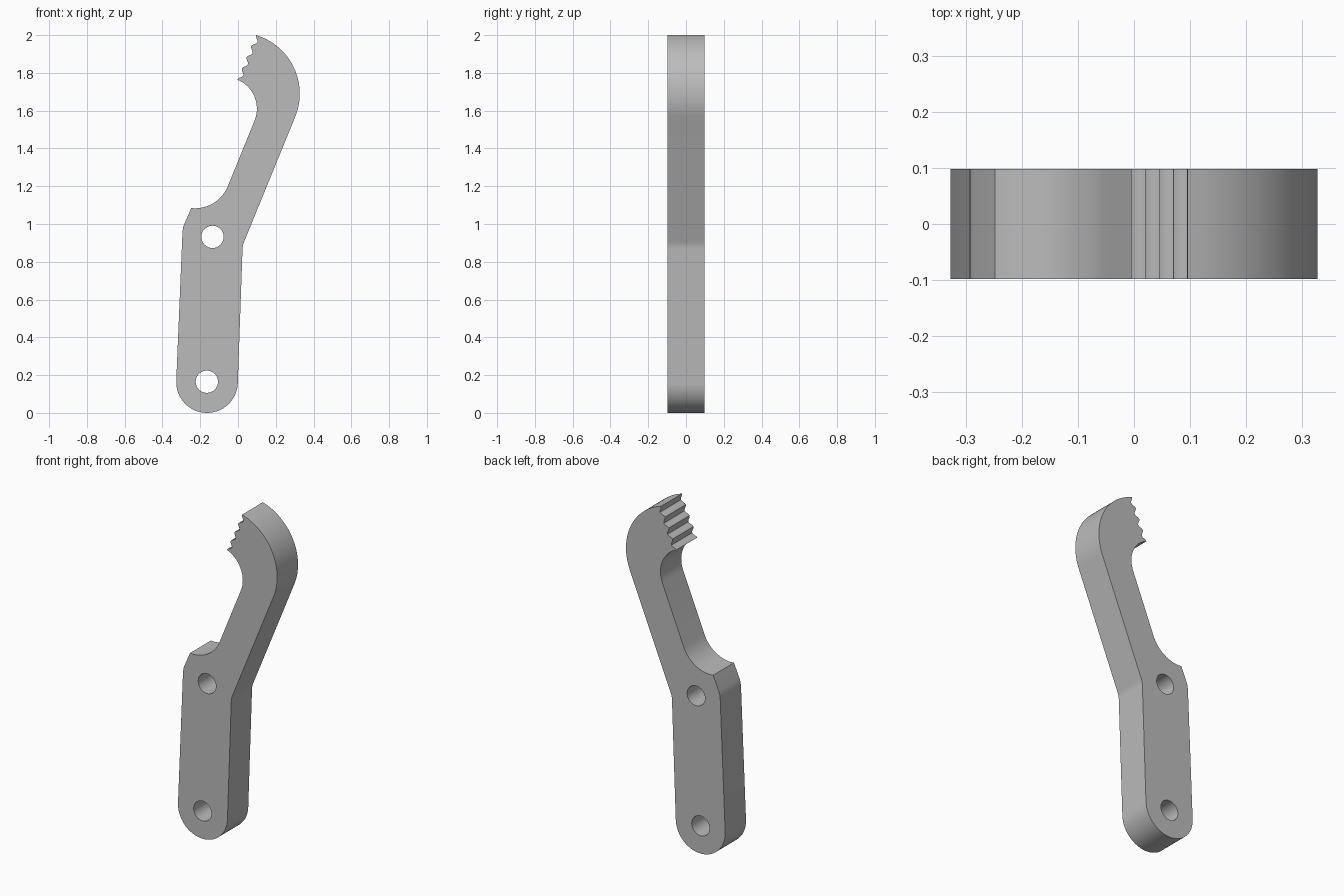
import bpy, bmesh, math
from mathutils import Vector

if "Cube" in bpy.data.objects:
    bpy.data.objects.remove(bpy.data.objects["Cube"])

HALF = 0.098  # half thickness in y


def arc(cx, cz, r, a0, a1, n):
    """Points on an arc in the xz plane, angles in degrees."""
    return [(cx + r * math.cos(math.radians(a0 + (a1 - a0) * i / n)),
             cz + r * math.sin(math.radians(a0 + (a1 - a0) * i / n))) for i in range(n + 1)]


def prism(name, points, half):
    """Extrude an xz outline through y."""
    bm = bmesh.new()
    face = bm.faces.new([bm.verts.new((x, -half, z)) for x, z in points])
    ext = bmesh.ops.extrude_face_region(bm, geom=[face])
    bmesh.ops.translate(bm, vec=(0, 2 * half, 0),
                        verts=[v for v in ext["geom"] if isinstance(v, bmesh.types.BMVert)])
    bmesh.ops.recalc_face_normals(bm, faces=bm.faces)
    mesh = bpy.data.meshes.new(name)
    bm.to_mesh(mesh)
    bm.free()
    ob = bpy.data.objects.new(name, mesh)
    bpy.context.collection.objects.link(ob)
    return ob


# Row of rounded teeth on the jaw, from the top tip down to the lower tip
top, low = Vector((0.095, 2.0)), Vector((-0.005, 1.765))
inward = Vector((0.92, -0.39))
teeth = []
for i in range(1, 32):
    t = i / 32
    depth = 0.011 * (1 - math.cos(t * 4 * 2 * math.pi))
    teeth.append(tuple(top.lerp(low, t) + inward * depth))

# Outline, counter-clockwise from the lower left
outline = (arc(-0.164, 0.163, 0.163, 177.6, 357.6, 32)       # rounded foot
           + [(0.024, 0.87), (0.026, 0.888), (0.032, 0.905)]  # back bend
           + arc(0.004, 1.69, 0.323, -22.2, 73.6, 24)         # outside of the hook
           + teeth
           + arc(-0.067, 1.61, 0.167, 68.2, -22.2, 16)        # inside of the hook
           + arc(-0.228, 1.271, 0.188, -22.2, -96, 14)        # scooped shoulder
           + [(-0.285, 0.998), (-0.291, 0.98), (-0.294, 0.955)])
lever = prism("lever", outline, HALF)

# Two pivot holes
for n, (x, z) in enumerate([(-0.135, 0.932), (-0.165, 0.165)]):
    cutter = prism(f"hole_cutter_{n}", arc(x, z, 0.059, 0, 348.75, 31), 0.3)
    cutter.hide_render = True
    cutter.hide_set(True)
    mod = lever.modifiers.new("pivot_hole", 'BOOLEAN')
    mod.operation, mod.solver, mod.object = 'DIFFERENCE', 'EXACT', cutter
    bpy.context.view_layer.objects.active = lever
    lever.select_set(True)
    bpy.ops.object.modifier_apply(modifier=mod.name)
    bpy.data.objects.remove(cutter)

# Plain grey finish, smooth curves with sharp edges
grey = bpy.data.materials.new("grey")
grey.diffuse_color = (0.5, 0.5, 0.5, 1)
grey.use_nodes = True
grey.node_tree.nodes["Principled BSDF"].inputs["Base Color"].default_value = grey.diffuse_color
lever.data.materials.clear()
lever.data.materials.append(grey)
bpy.ops.object.shade_smooth_by_angle(angle=math.radians(30))
